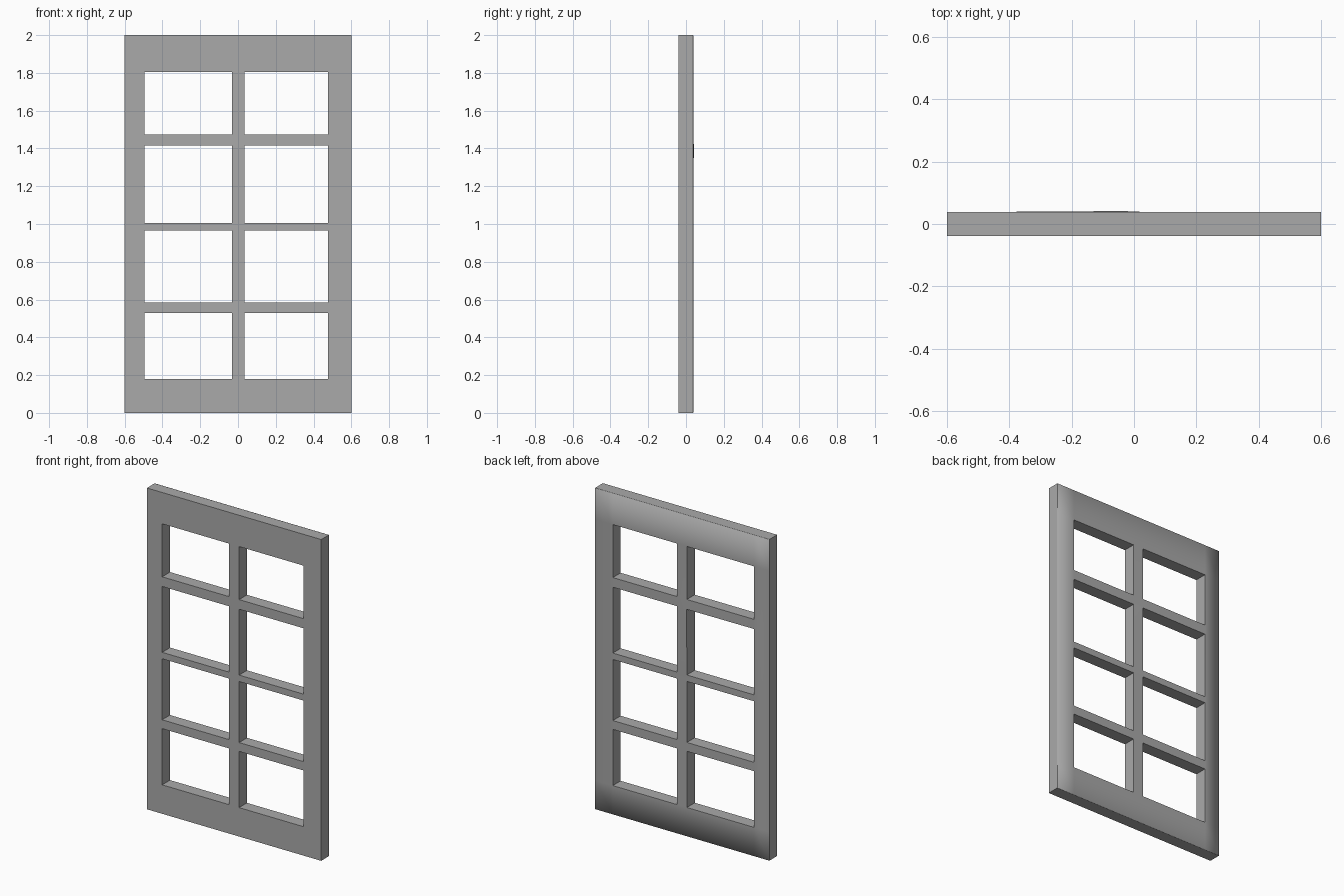
import bpy
import bmesh
from mathutils import Vector

cube = bpy.data.objects.get("Cube")
if cube:
    bpy.data.objects.remove(cube, do_unlink=True)

# Grid lines: odd columns and odd rows are the openings
XS = [-0.6, -0.495, -0.033, 0.035, 0.477, 0.6]
ZS = [0, 0.18, 0.53, 0.585, 0.965, 1.005, 1.415, 1.475, 1.805, 2]
FRONT, BACK, RIM = -0.039, 0.036, 0.0385
CHAMFER = 0.001

grey = bpy.data.materials.new("grey paint")
grey.use_nodes = True
colour = (0.4, 0.4, 0.4, 1)
grey.diffuse_color = colour
grey.node_tree.nodes["Principled BSDF"].inputs["Base Color"].default_value = colour

bm = bmesh.new()

# Front sheet: stiles, rails and glazing bars around the openings
grid = [[bm.verts.new((x, FRONT, z)) for z in ZS] for x in XS]
for i in range(len(XS) - 1):
    for j in range(len(ZS) - 1):
        if i % 2 == 0 or j % 2 == 0:
            bm.faces.new((grid[i][j], grid[i + 1][j],
                          grid[i + 1][j + 1], grid[i][j + 1]))
front = bm.faces[:]


def extrude(faces, y, keep):
    """Pull a sheet of faces back to depth y, closing the sides."""
    result = bmesh.ops.extrude_face_region(
        bm, geom=faces, use_keep_orig=keep)["geom"]
    for v in result:
        if isinstance(v, bmesh.types.BMVert):
            v.co.y = y
    return [f for f in result if isinstance(f, bmesh.types.BMFace)]


# Frame thickness, then a shallow raised back with a fine chamfer
back = extrude(front, BACK, True)
back = extrude(back, RIM, False)
rim = {v for f in back for v in f.verts}
outer = set()
for v in rim:
    x, z = v.co.x, v.co.z
    if x in (min(v.co.x for v in rim), max(v.co.x for v in rim)) \
            or abs(x) > 0.59 or z < 0.01 or z > 1.99:
        outer.add(v)
for v in outer:
    v.co.x = max(-0.6 + CHAMFER, min(0.6 - CHAMFER, v.co.x))
    v.co.z = max(CHAMFER, min(2 - CHAMFER, v.co.z))

# Slightly lifted corner on the centre bar
corner = Vector((XS[2], RIM, ZS[6]))
min(rim, key=lambda v: (v.co - corner).length).co.y += 0.003

# Smooth only across the back rim; all other corners stay crisp
bmesh.ops.recalc_face_normals(bm, faces=bm.faces[:])
for f in bm.faces:
    f.smooth = True
for e in bm.edges:
    on_rim = e.verts[0] in outer and e.verts[1] in outer
    e.smooth = on_rim or e.calc_face_angle(0) < 0.15

mesh = bpy.data.meshes.new("window_frame")
bm.to_mesh(mesh)
bm.free()
mesh.materials.append(grey)
frame = bpy.data.objects.new("window_frame", mesh)
bpy.context.collection.objects.link(frame)
